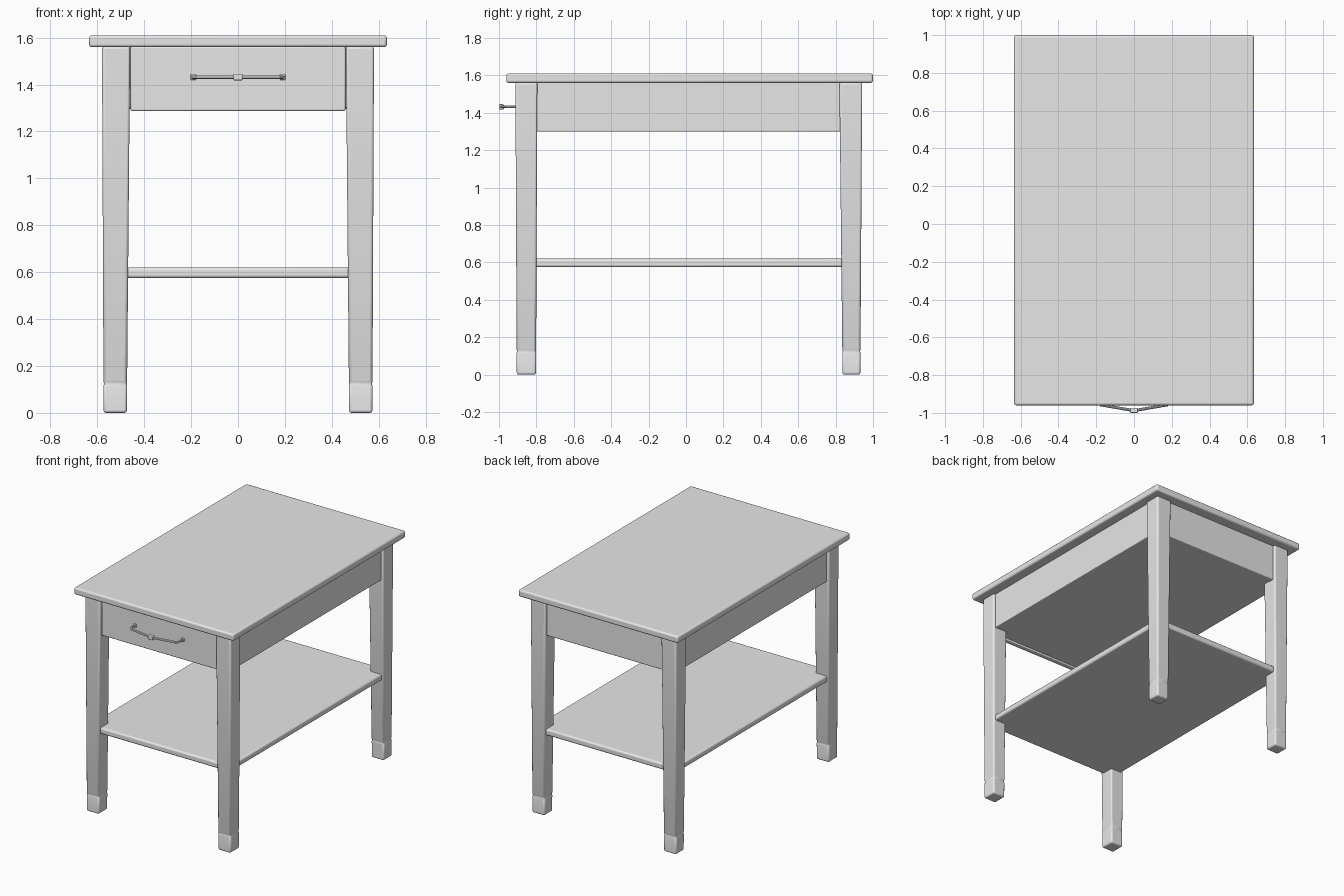
import bpy
import bmesh
import math

cube = bpy.data.objects.get("Cube")
if cube:
    bpy.data.objects.remove(cube, do_unlink=True)

# One flat colour for the whole table
paint = bpy.data.materials.new("plain_grey")
paint.use_nodes = True
grey = (0.8, 0.8, 0.8, 1)
paint.diffuse_color = grey
paint.node_tree.nodes["Principled BSDF"].inputs["Base Color"].default_value = grey


def smooth(obj):
    bpy.ops.object.select_all(action="DESELECT")
    obj.select_set(True)
    bpy.context.view_layer.objects.active = obj
    bpy.ops.object.shade_smooth_by_angle(angle=math.radians(35))


def finish(name, bm, bevel):
    bmesh.ops.recalc_face_normals(bm, faces=bm.faces)
    mesh = bpy.data.meshes.new(name)
    bm.to_mesh(mesh)
    bm.free()
    mesh.materials.append(paint)
    obj = bpy.data.objects.new(name, mesh)
    bpy.context.collection.objects.link(obj)
    if bevel:
        mod = obj.modifiers.new("rounded_edges", "BEVEL")
        mod.width = bevel
        mod.segments = 3
        mod.limit_method = "ANGLE"
        mod.angle_limit = math.radians(40)
    smooth(obj)
    return obj


def loft(name, rings, bevel):
    """Stack rectangles given as (x0, x1, y0, y1, z)."""
    bm = bmesh.new()
    loops = []
    for x0, x1, y0, y1, z in rings:
        corners = ((x0, y0), (x1, y0), (x1, y1), (x0, y1))
        loops.append([bm.verts.new((x, y, z)) for x, y in corners])
    for low, high in zip(loops, loops[1:]):
        for i in range(4):
            j = (i + 1) % 4
            bm.faces.new((low[i], low[j], high[j], high[i]))
    bm.faces.new(loops[0][::-1])
    bm.faces.new(loops[-1])
    return finish(name, bm, bevel)


def box(name, x, y0, y1, z0, z1, bevel):
    return loft(name, [(-x, x, y0, y1, z0), (-x, x, y0, y1, z1)], bevel)


# Top, apron case and lower shelf
box("table_top", 0.635, -0.96, 1.0, 1.56, 1.61, 0.012)
box("apron_case", 0.562, -0.87, 0.915, 1.3, 1.565, 0.005)
box("drawer_front", 0.458, -0.897, -0.86, 1.288, 1.562, 0.006)
box("back_panel", 0.465, 0.88, 0.922, 1.295, 1.562, 0.006)
box("lower_shelf", 0.56, -0.893, 0.92, 0.575, 0.62, 0.012)


# Tapered legs with a shallow groove above each foot
def leg(name, side, top_y, foot_y):
    rings = []
    for z, inset in ((0, 0), (0.115, 0), (0.125, 0.004), (0.135, 0), (1.563, 0)):
        t = z / 1.563
        inner = 0.474 - 0.014 * t + inset
        outer = 0.573 + 0.007 * t - inset
        y0 = foot_y[0] + (top_y[0] - foot_y[0]) * t + inset
        y1 = foot_y[1] + (top_y[1] - foot_y[1]) * t - inset
        xs = sorted((side * inner, side * outer))
        rings.append((xs[0], xs[1], y0, y1, z))
    loft(name, rings, 0.011)


for word, side in (("left", 1), ("right", -1)):
    leg("front_leg_" + word, side, (-0.912, -0.795), (-0.905, -0.802))
    leg("back_leg_" + word, side, (0.82, 0.942), (0.837, 0.932))

# Drawer pull: bent bar with rounded ends
curve = bpy.data.curves.new("drawer_pull", "CURVE")
curve.dimensions = "3D"
curve.bevel_depth = 0.008
curve.bevel_resolution = 3
curve.use_fill_caps = True
path = [(-0.19, -0.885), (-0.19, -0.94), (-0.175, -0.958), (0, -0.988),
        (0.175, -0.958), (0.19, -0.94), (0.19, -0.885)]
spline = curve.splines.new("POLY")
spline.points.add(len(path) - 1)
for point, (x, y) in zip(spline.points, path):
    point.co = (x, y, 1.432, 1)
curve.materials.append(paint)
pull = bpy.data.objects.new("drawer_pull", curve)
bpy.context.collection.objects.link(pull)
bpy.ops.object.select_all(action="DESELECT")
pull.select_set(True)
bpy.context.view_layer.objects.active = pull
bpy.ops.object.convert(target="MESH")
smooth(bpy.context.view_layer.objects.active)

# Collar at the middle of the pull and plates at its ends
box("pull_collar", 0.02, -1.0, -0.974, 1.418, 1.446, 0.005)
for word, side in (("left", 1), ("right", -1)):
    xs = sorted((side * 0.178, side * 0.202))
    loft("pull_plate_" + word,
         [(xs[0], xs[1], -0.905, -0.89, z) for z in (1.42, 1.444)], 0.003)
